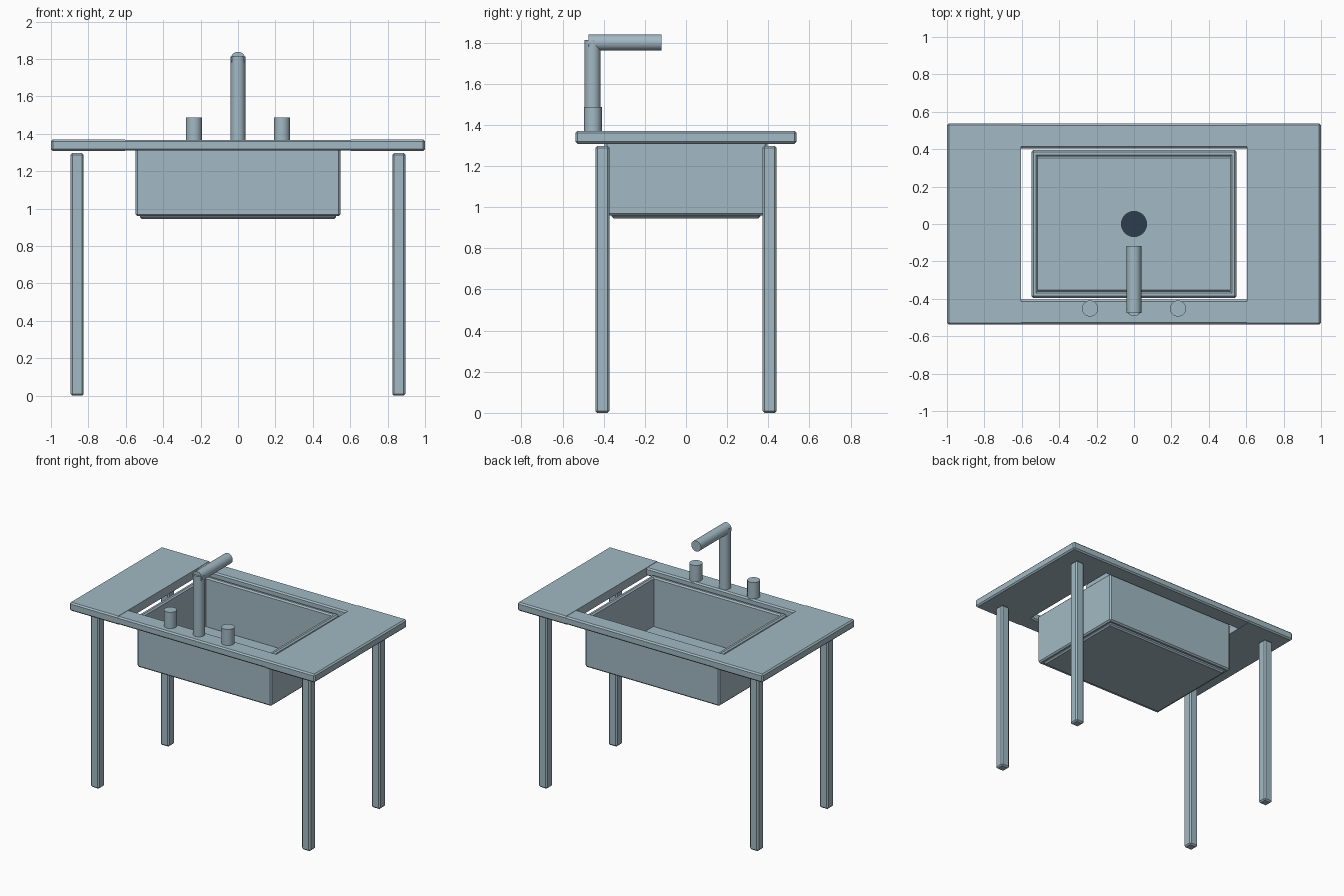
import bpy, bmesh, math
from mathutils import Vector, Matrix

if "Cube" in bpy.data.objects:
    bpy.data.objects.remove(bpy.data.objects["Cube"])


def material(name, color):
    m = bpy.data.materials.new(name)
    m.diffuse_color = (*color, 1)
    m.use_nodes = True
    m.node_tree.nodes["Principled BSDF"].inputs["Base Color"].default_value = m.diffuse_color
    return m


STEEL = material("blue_grey_steel", (0.363, 0.485, 0.547))
DARK = material("dark_drain", (0.025, 0.047, 0.076))


def finish(name, bm, mat):
    bmesh.ops.recalc_face_normals(bm, faces=bm.faces)
    me = bpy.data.meshes.new(name)
    bm.to_mesh(me)
    bm.free()
    me.materials.append(mat)
    ob = bpy.data.objects.new(name, me)
    bpy.context.collection.objects.link(ob)
    return ob


def box(name, lo, hi, bevel=0.01, keep=None):
    """Box between two corners; edges whose ends both satisfy keep stay sharp."""
    lo, hi = Vector(lo), Vector(hi)
    bm = bmesh.new()
    bmesh.ops.create_cube(bm, size=1)
    for v in bm.verts:
        v.co = Vector([v.co[i] * (hi[i] - lo[i]) + (lo[i] + hi[i]) / 2 for i in range(3)])
    edges = [e for e in bm.edges
             if not (keep and keep(e.verts[0].co) and keep(e.verts[1].co))]
    bmesh.ops.bevel(bm, geom=edges, offset=bevel, segments=1, affect='EDGES', profile=0.5)
    return finish(name, bm, STEEL)


def rod(name, start, end, radius, mat=STEEL, sides=32):
    """Cylinder between two points."""
    a, b = Vector(start), Vector(end)
    rot = (b - a).to_track_quat('Z', 'Y').to_matrix().to_4x4()
    bm = bmesh.new()
    bmesh.ops.create_cone(bm, cap_ends=True, segments=sides, radius1=radius, radius2=radius,
                          depth=(b - a).length, matrix=Matrix.Translation((a + b) / 2) @ rot)
    ob = finish(name, bm, mat)
    bpy.context.view_layer.objects.active = ob
    ob.select_set(True)
    bpy.ops.object.shade_smooth_by_angle(angle=math.radians(35))
    ob.select_set(False)


Z0, Z1 = 1.308, 1.37      # counter underside and top
IX, IY = 0.605, 0.405     # half size of the opening

for s, side in ((-1, "left"), (1, "right")):
    # counter slabs beside the opening
    xs = sorted((s * IX, s * 1.0))
    box(side + "_counter", (xs[0], -0.538, Z0), (xs[1], 0.538, Z1),
        keep=lambda c: abs(c.x) < IX + 0.01)
    # basin side walls
    xs = sorted((s * 0.513, s * 0.548))
    box(side + "_basin_wall", (xs[0], -0.395, 0.96), (xs[1], 0.395, 1.34))
    # tap handles
    rod(side + "_handle", (s * 0.235, -0.452, Z1 - 0.01), (s * 0.235, -0.452, 1.487), 0.043)

for s, side in ((-1, "front"), (1, "back")):
    # counter strips, a hair thinner than the slabs so the seams show
    ys = sorted((s * IY, s * 0.536))
    strip = box(side + "_counter", (-IX, ys[0], Z0 + 0.002), (IX, ys[1], Z1 - 0.002))
    for v in strip.data.vertices:          # flush ends against the slabs
        if abs(v.co.x) > IX - 0.02:
            v.co.x = math.copysign(IX, v.co.x)
    # basin front and back walls
    ys = sorted((s * 0.36, s * 0.395))
    box(side + "_basin_wall", (-0.545, ys[0], 0.96), (0.545, ys[1], 1.34))
    # legs
    for t, lr in ((-1, "left"), (1, "right")):
        x, y = t * 0.86, s * 0.406
        box(f"{side}_{lr}_leg", (x - 0.035, y - 0.035, 0), (x + 0.035, y + 0.035, 1.298))

# basin floor and drain
box("basin_floor", (-0.525, -0.362, 0.945), (0.525, 0.362, 0.982))
rod("drain", (0, 0, 0.97), (0, 0, 0.988), 0.07, DARK)

# faucet
rod("faucet_riser", (0, -0.454, Z1 - 0.01), (0, -0.454, 1.813), 0.039)
rod("faucet_spout", (0, -0.475, 1.8), (0, -0.118, 1.8), 0.039)
